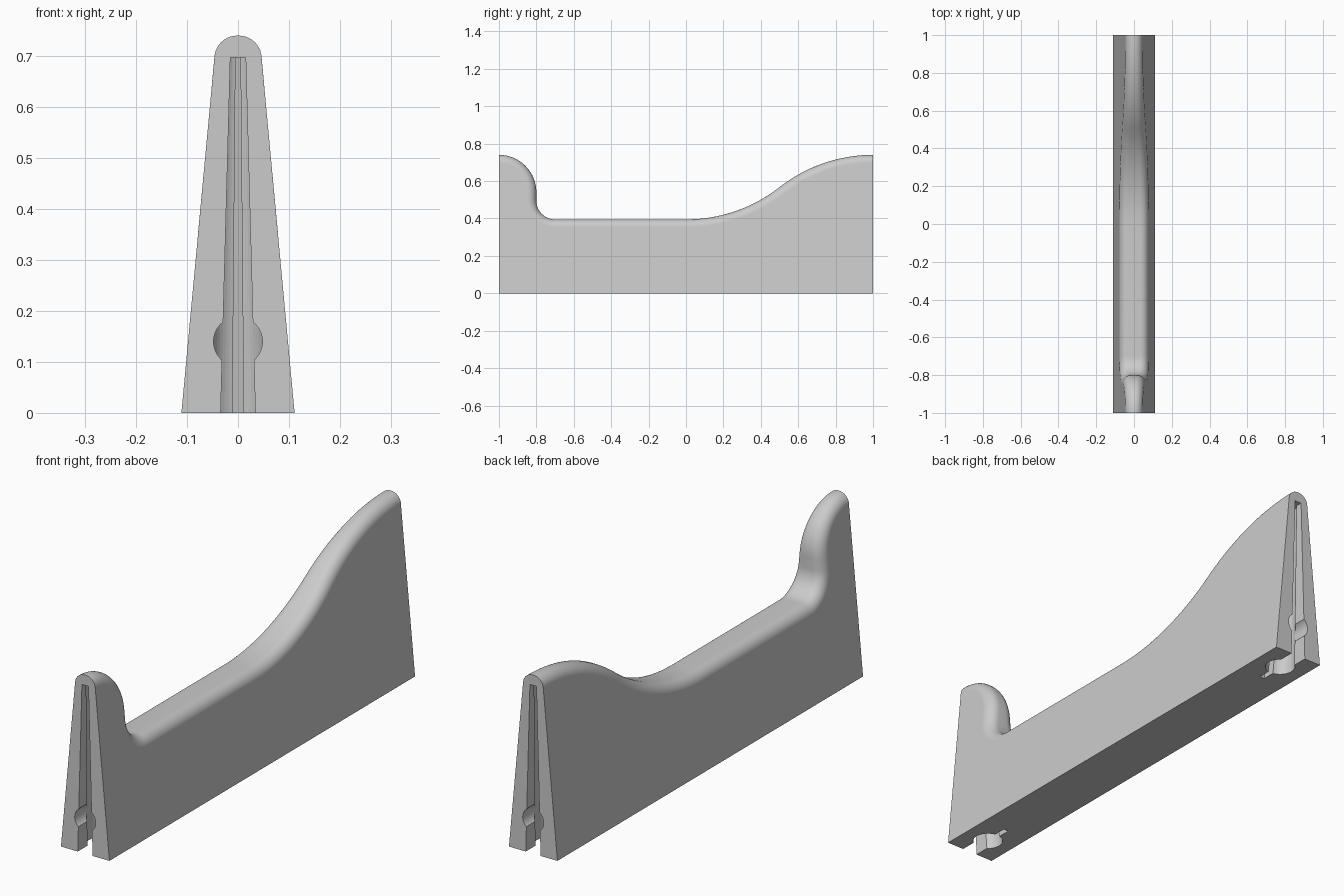
import bpy, bmesh
from math import sin, cos, pi, asin, radians

cube = bpy.data.objects.get("Cube")
if cube:
    bpy.data.objects.remove(cube, do_unlink=True)

mat = bpy.data.materials.new("light grey")
mat.use_nodes = True
GREY = (0.6, 0.6, 0.6, 1)
mat.diffuse_color = GREY
mat.node_tree.nodes["Principled BSDF"].inputs["Base Color"].default_value = GREY


def finish(bm, name):
    bmesh.ops.recalc_face_normals(bm, faces=bm.faces)
    mesh = bpy.data.meshes.new(name)
    bm.to_mesh(mesh)
    bm.free()
    mesh.materials.append(mat)
    obj = bpy.data.objects.new(name, mesh)
    bpy.context.collection.objects.link(obj)
    return obj


def half_width(z):
    return 0.111 - 0.0929 * z


def arc(cy, cz, r, start, end, n):
    """Samples (y, z, tangent y, tangent z) along an arc in the side plane."""
    turn = 1 if end > start else -1
    out = []
    for i in range(n + 1):
        a = radians(start + (end - start) * i / n)
        out.append((cy + r * cos(a), cz + r * sin(a), -turn * sin(a), turn * cos(a)))
    return out


# Side profile: steep front horn, flat saddle, long S-shaped rise to the back
TOP, SADDLE, BIG = 0.74, 0.395, 0.811
swing = asin(0.5 / BIG) * 180 / pi
profile = (arc(-1, TOP - 0.2, 0.2, 90, 0, 20)
           + arc(-0.7, SADDLE + 0.1, 0.1, 180, 270, 14)
           + arc(0, SADDLE + BIG, BIG, 270, 270 + swing, 20)
           + arc(1, TOP - BIG, BIG, 90 + swing, 90, 20)[1:])

# Body: constant-radius rounded edge swept along the profile
R, STEPS = 0.045, 20
bm = bmesh.new()
rings = []
for y, z, ty, tz in profile:
    w = half_width(z - ty * R)
    ring = []
    for i in range(STEPS + 2):
        right = i <= STEPS // 2
        a = pi * (i if right else i - 1) / STEPS
        inset = R * (1 - sin(a))
        x = (w - R + R * cos(a)) if right else (R - w + R * cos(a))
        ring.append(bm.verts.new((x, y + tz * inset, z - ty * inset)))
    rings.append(ring)
for p, q in zip(rings, rings[1:]):
    for i in range(len(p) - 1):
        bm.faces.new((p[i], p[i + 1], q[i + 1], q[i])).smooth = True
W = half_width(0)
fr, br, bl, fl = [bm.verts.new((x, y, 0)) for x, y in ((W, -1), (W, 1), (-W, 1), (-W, -1))]
bm.faces.new([fr] + [r[0] for r in rings] + [br])
bm.faces.new([fl] + [r[-1] for r in rings] + [bl])
bm.faces.new([fr] + rings[0] + [fl])
bm.faces.new([br] + rings[-1] + [bl])
bm.faces.new((fr, br, bl, fl))
body = finish(bm, "body")

# Keyhole plan of the end slots, as (half width, depth from the end)
NECK, SLIT, POCKET, CENTRE = 0.034, 0.011, 0.058, 0.11
a0, a1 = asin(NECK / POCKET), pi - asin(SLIT / POCKET)
half = [(NECK, -0.05)]
for i in range(17):
    a = a0 + (a1 - a0) * i / 16
    half.append((POCKET * sin(a), CENTRE - POCKET * cos(a)))
half.append((SLIT, 0.22))
plan = half + [(-x, d) for x, d in reversed(half)]


def slot_cutter(side):
    """Keyhole slot that shrinks toward its top."""
    bm = bmesh.new()
    loops = []
    for z in (-0.05, 0.697):
        s = 1 - 0.56 * z / 0.697
        loops.append([bm.verts.new((x * s, side * (1 - d * s), z)) for x, d in plan])
    low, high = loops
    n = len(plan)
    for i in range(n):
        j = (i + 1) % n
        bm.faces.new((low[i], low[j], high[j], high[i]))
    bm.faces.new(low)
    bm.faces.new(high)
    return finish(bm, "slot_cutter")


def hole_cutter(side):
    """Round hole entering the end face and meeting the pocket."""
    bm = bmesh.new()
    loops = [[bm.verts.new((0.048 * cos(2 * pi * i / 40), side * (1 - d),
                            0.14 + 0.048 * sin(2 * pi * i / 40))) for i in range(40)]
             for d in (-0.05, 0.1)]
    for i in range(40):
        j = (i + 1) % 40
        bm.faces.new((loops[0][i], loops[0][j], loops[1][j], loops[1][i]))
    bm.faces.new(loops[0])
    bm.faces.new(loops[1])
    return finish(bm, "hole_cutter")


# Cut the same slot and hole into both ends
bpy.context.view_layer.objects.active = body
for side in (-1, 1):
    for make in (slot_cutter, hole_cutter):
        cutter = make(side)
        cutter.hide_render = True
        mod = body.modifiers.new("cut", 'BOOLEAN')
        mod.operation = 'DIFFERENCE'
        mod.solver = 'EXACT'
        mod.object = cutter
        bpy.ops.object.modifier_apply(modifier=mod.name)
        bpy.data.objects.remove(cutter, do_unlink=True)
